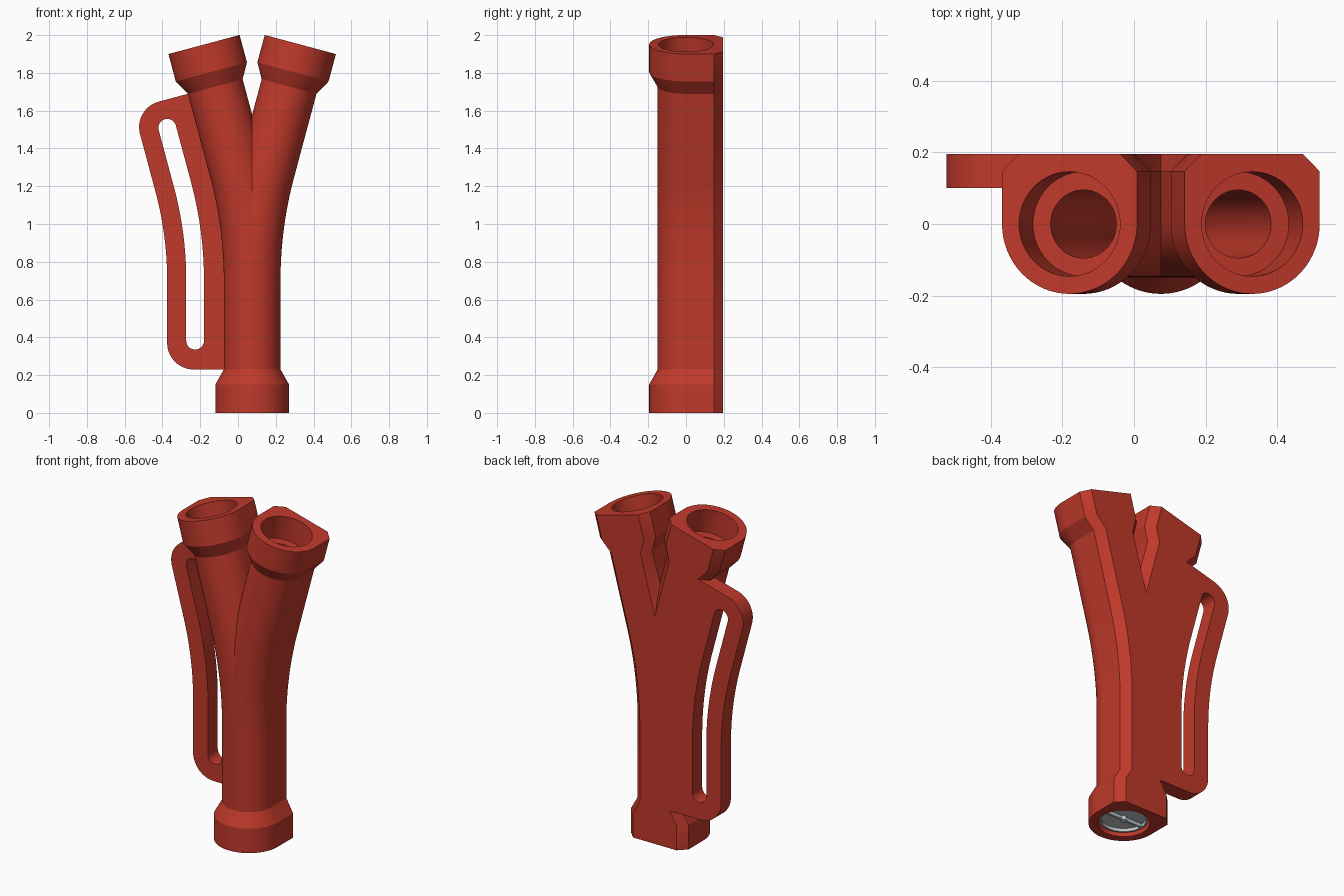
import bpy, bmesh, math

if "Cube" in bpy.data.objects:
    bpy.data.objects.remove(bpy.data.objects["Cube"])

CX = 0.075            # centre line of the trunk
BEND_Z, BEND_R = 0.70, 2.27
TILT = math.radians(15)
ARC = BEND_R * TILT
LENGTH = BEND_Z + ARC + 0.686


def material(name, rgb):
    m = bpy.data.materials.new(name)
    m.diffuse_color = (*rgb, 1)
    m.use_nodes = True
    m.node_tree.nodes["Principled BSDF"].inputs["Base Color"].default_value = m.diffuse_color
    return m


red = material("brick red", (0.527, 0.041, 0.024))
grey = material("light grey", (0.51, 0.546, 0.571))


def branch(s, off):
    """Point in the xz plane at length s along the branch, off sideways."""
    a = min(max((s - BEND_Z) / BEND_R, 0), TILT)
    rest = max(0, s - BEND_Z - ARC)
    x = BEND_R * (1 - math.cos(a)) + rest * math.sin(a)
    z = min(s, BEND_Z) + BEND_R * math.sin(a) + rest * math.cos(a)
    return x + off * math.cos(a), z - off * math.sin(a)


def finish(bm, name, mat, x=CX, smooth=True):
    bmesh.ops.recalc_face_normals(bm, faces=bm.faces)
    me = bpy.data.meshes.new(name)
    bm.to_mesh(me)
    bm.free()
    ob = bpy.data.objects.new(name, me)
    ob.location.x = x
    bpy.context.collection.objects.link(ob)
    me.materials.append(mat)
    if smooth:
        shade(ob)
    return ob


def shade(ob):
    bpy.ops.object.select_all(action='DESELECT')
    ob.select_set(True)
    bpy.context.view_layer.objects.active = ob
    bpy.ops.object.shade_smooth_by_angle(angle=math.radians(25))


def forked_sweep(name, stations, profile):
    """Sweep one branch, keep its outer half and mirror it into a Y."""
    bm = bmesh.new()
    rings = []
    for s, r in stations:
        ring = []
        for px, py in profile(r):
            x, z = branch(s, px)
            ring.append(bm.verts.new((x, py, z)))
        rings.append(ring)
    for a, b in zip(rings, rings[1:]):
        for i in range(len(a)):
            j = (i + 1) % len(a)
            bm.faces.new((a[i], a[j], b[j], b[i]))
    bm.faces.new(rings[0])
    bm.faces.new(rings[-1])
    bmesh.ops.bisect_plane(bm, geom=bm.verts[:] + bm.edges[:] + bm.faces[:], dist=1e-5,
                           plane_co=(0, 0, 0), plane_no=(1, 0, 0), clear_inner=True)
    dup = bmesh.ops.duplicate(bm, geom=bm.verts[:] + bm.edges[:] + bm.faces[:])["geom"]
    for v in dup:
        if isinstance(v, bmesh.types.BMVert):
            v.co.x *= -1
    bmesh.ops.remove_doubles(bm, verts=bm.verts, dist=1e-4)
    return finish(bm, name, red, smooth=False)


def flat_back(r):
    """Round front, straight sides, chamfered flat back."""
    n = 40
    pts = [(-r * math.cos(math.pi * i / n), -r * math.sin(math.pi * i / n)) for i in range(n + 1)]
    return pts + [(r, 0.147), (r - 0.048, 0.195), (0.048 - r, 0.195), (-r, 0.147)]


def circle(r):
    return [(r * math.sin(math.tau * i / 64), r * math.cos(math.tau * i / 64)) for i in range(64)]


bend = [BEND_Z + ARC * i / 20 for i in range(21)]

# Y-shaped body with a socket collar on each end
body = forked_sweep("forked_pipe", [(0, 0.195), (0.15, 0.195), (0.23, 0.15)]
                    + [(s, 0.15) for s in bend]
                    + [(LENGTH - 0.23, 0.15), (LENGTH - 0.15, 0.195), (LENGTH, 0.195)], flat_back)

# Hollow bore, wider inside the sockets
bore = forked_sweep("bore_cutter", [(-0.02, 0.146), (0.15, 0.146), (0.15, 0.095)]
                    + [(s, 0.095) for s in bend]
                    + [(LENGTH - 0.15, 0.095), (LENGTH - 0.15, 0.146), (LENGTH + 0.02, 0.146)], circle)
bore.hide_render = True
mod = body.modifiers.new("bore", 'BOOLEAN')
mod.operation, mod.solver, mod.object = 'DIFFERENCE', 'EXACT', bore
bpy.context.view_layer.objects.active = body
bpy.ops.object.modifier_apply(modifier=mod.name)
bpy.data.objects.remove(bore)
shade(body)


# Slotted side handle that follows the left branch
def arc(s, off, r, a0, a1, n=14):
    return [(s + r * math.sin(math.radians(a0 + (a1 - a0) * i / n)),
             off + r * math.cos(math.radians(a0 + (a1 - a0) * i / n))) for i in range(n + 1)]


low, high, rc, rs = 0.23, LENGTH - 0.23, 0.14, 0.047
outer = ([(low, 0.102)] + arc(low + rc, 0.45 - rc, rc, -90, 0) + [(s, 0.45) for s in bend]
         + arc(high - rc, 0.45 - rc, rc, 0, 90) + [(high, 0.102)]
         + [(s, 0.102) for s in reversed(bend)])
slot = (arc(0.382, 0.302, rs, -180, 0) + [(s, 0.302 + rs) for s in bend]
        + arc(1.605, 0.302, rs, 0, 180) + [(s, 0.302 - rs) for s in reversed(bend)])
bm = bmesh.new()
for loop in (outer, slot):
    vs = []
    for s, off in loop:
        x, z = branch(s, off)
        vs.append(bm.verts.new((-x, 0.195, z)))
    # mirrored branch: the handle lies on the outer left side
    for i in range(len(vs)):
        bm.edges.new((vs[i], vs[(i + 1) % len(vs)]))
bmesh.ops.triangle_fill(bm, edges=bm.edges[:], use_beauty=True)
ext = bmesh.ops.extrude_face_region(bm, geom=bm.faces[:], use_keep_orig=True)["geom"]
for v in ext:
    if isinstance(v, bmesh.types.BMVert):
        v.co.y = 0.10
finish(bm, "side_handle", red)

# Grey insert in the bottom socket: disc, rim, cross bar and hub


def cylinder(name, r, z0, z1):
    bm = bmesh.new()
    bmesh.ops.create_cone(bm, cap_ends=True, segments=48, radius1=r, radius2=r, depth=z1 - z0)
    bmesh.ops.translate(bm, verts=bm.verts, vec=(0, 0, (z0 + z1) / 2))
    return finish(bm, name, grey)


cylinder("insert_disc", 0.135, 0.04, 0.06)
cylinder("insert_hub", 0.018, 0.015, 0.04)
bm = bmesh.new()
rings = [[bm.verts.new((x, y, z)) for x, y in circle(r)]
         for r, z in ((0.135, 0.05), (0.135, 0.02), (0.125, 0.02), (0.125, 0.05))]
for k in range(4):
    a, b = rings[k], rings[(k + 1) % 4]
    for i in range(64):
        j = (i + 1) % 64
        bm.faces.new((a[i], a[j], b[j], b[i]))
finish(bm, "insert_rim", grey)
bm = bmesh.new()
bmesh.ops.create_cube(bm, size=1)
for v in bm.verts:
    v.co = (v.co.x * 0.25, v.co.y * 0.014, 0.03 + v.co.z * 0.02)
finish(bm, "insert_bar", grey, smooth=False)
